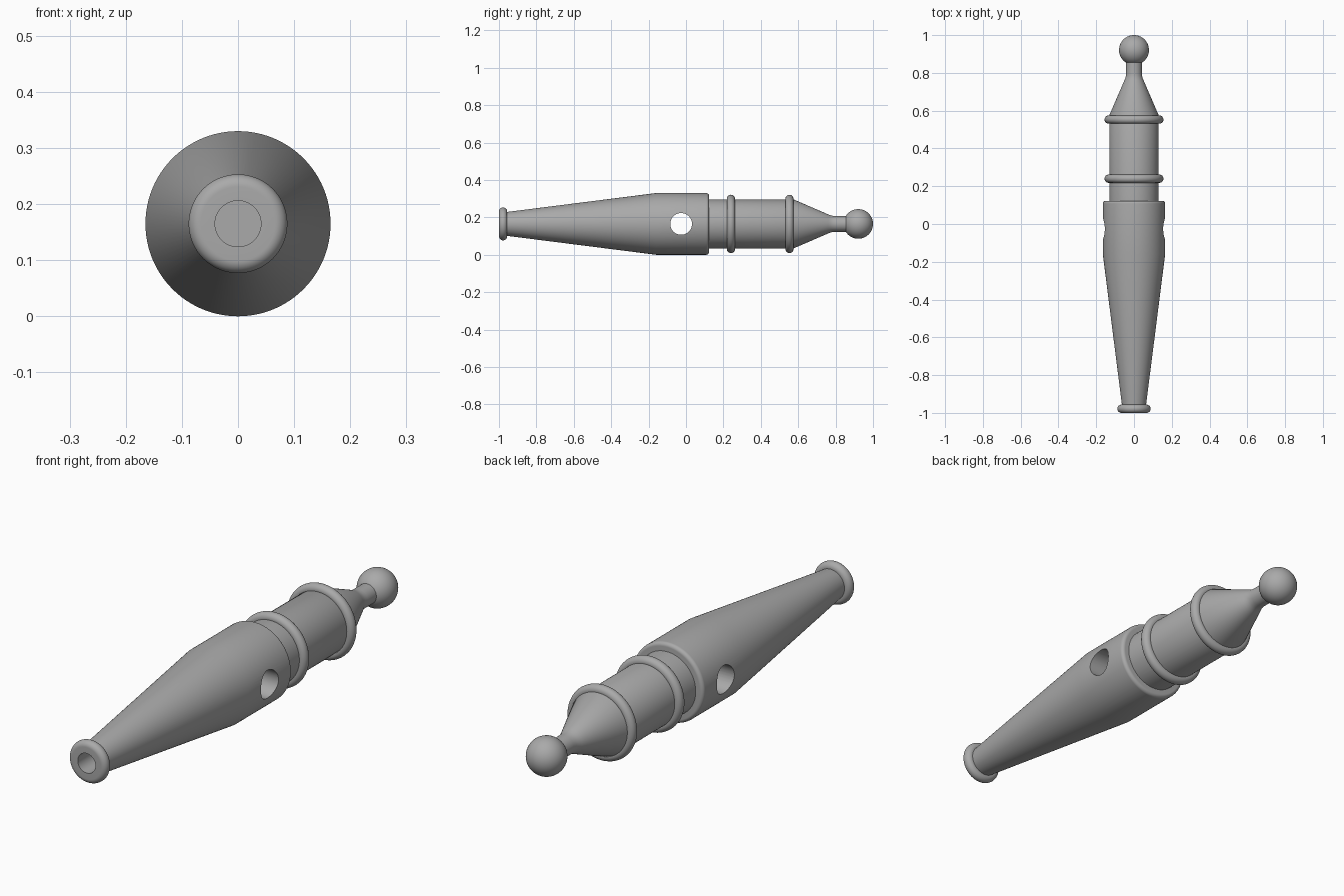
import bpy, bmesh, math
from mathutils import Matrix, Vector

if "Cube" in bpy.data.objects:
    bpy.data.objects.remove(bpy.data.objects["Cube"])

AXIS_Z = 0.165   # height of the long axis
SEG = 96

grey = bpy.data.materials.new("plain grey")
grey.diffuse_color = (0.40, 0.40, 0.40, 1)
grey.use_nodes = True
grey.node_tree.nodes["Principled BSDF"].inputs["Base Color"].default_value = grey.diffuse_color


def arc(cy, cr, rad, a0, a1, n=10):
    """Arc points (y, radius); angle 0 points along +y, 90 points outward."""
    return [(cy + rad * math.cos(math.radians(a0 + (a1 - a0) * i / n)),
             cr + rad * math.sin(math.radians(a0 + (a1 - a0) * i / n)))
            for i in range(n + 1)]


def lathe(name, profile, closed=False):
    """Turn a (y, radius) profile around the long axis."""
    bm = bmesh.new()
    vs = [bm.verts.new((0, y, max(r, 0))) for y, r in profile]
    pairs = list(zip(vs, vs[1:])) + ([(vs[-1], vs[0])] if closed else [])
    edges = [bm.edges.new(p) for p in pairs]
    bmesh.ops.spin(bm, geom=vs + edges, cent=(0, 0, 0), axis=(0, 1, 0),
                   angle=2 * math.pi, steps=SEG, use_merge=True)
    bmesh.ops.remove_doubles(bm, verts=bm.verts[:], dist=1e-5)
    bmesh.ops.dissolve_degenerate(bm, edges=bm.edges[:], dist=1e-6)
    bmesh.ops.recalc_face_normals(bm, faces=bm.faces[:])
    me = bpy.data.meshes.new(name)
    bm.to_mesh(me)
    bm.free()
    ob = bpy.data.objects.new(name, me)
    ob.location.z = AXIS_Z
    me.materials.append(grey)
    bpy.context.collection.objects.link(ob)
    return ob


def smooth(ob, angle=30):
    bpy.ops.object.select_all(action='DESELECT')
    ob.select_set(True)
    bpy.context.view_layer.objects.active = ob
    bpy.ops.object.shade_smooth_by_angle(angle=math.radians(angle))


# Tapered barrel: blind mouth bore, rounded end lip, long cone, straight sleeve
barrel = lathe("barrel", [(-0.80, 0), (-0.80, 0.041), (-1.0, 0.041)]
               + arc(-0.978, 0.066, 0.022, 180, 0, 18)
               + [(-0.956, 0.064), (-0.16, 0.165)]
               + arc(0.108, 0.150, 0.015, 90, 0, 8)
               + [(0.123, 0)])

# Cross hole through the barrel
bpy.ops.mesh.primitive_cylinder_add(vertices=64, radius=0.058, depth=0.6,
                                    location=(0, -0.026, AXIS_Z),
                                    rotation=(0, math.pi / 2, 0))
cutter = bpy.context.object
cutter.name = "hole_cutter"
cutter.data.materials.append(grey)
cut = barrel.modifiers.new("cross_hole", 'BOOLEAN')
cut.operation = 'DIFFERENCE'
cut.solver = 'EXACT'
cut.object = cutter
bpy.context.view_layer.objects.active = barrel
bpy.ops.object.select_all(action='DESELECT')
barrel.select_set(True)
bpy.ops.object.modifier_apply(modifier=cut.name)
bpy.data.objects.remove(cutter)
smooth(barrel)

# Plug: straight rod, tapered shoulder and thin neck
plug = lathe("plug", [(0.11, 0), (0.11, 0.131), (0.575, 0.131), (0.76, 0.051),
                      (0.772, 0.046), (0.785, 0.043), (0.80, 0.042),
                      (0.88, 0.042), (0.88, 0)])
smooth(plug)

# Two raised rings on the plug
for name, y in (("inner_ring", 0.240), ("outer_ring", 0.553)):
    ring = lathe(name, arc(y, 0.134, 0.022, 0, 345, 23), closed=True)
    smooth(ring, 60)

# Ball at the tip
ball = lathe("ball_tip", arc(0.921, 0, 0.079, 180, 0, 40))
smooth(ball, 60)
